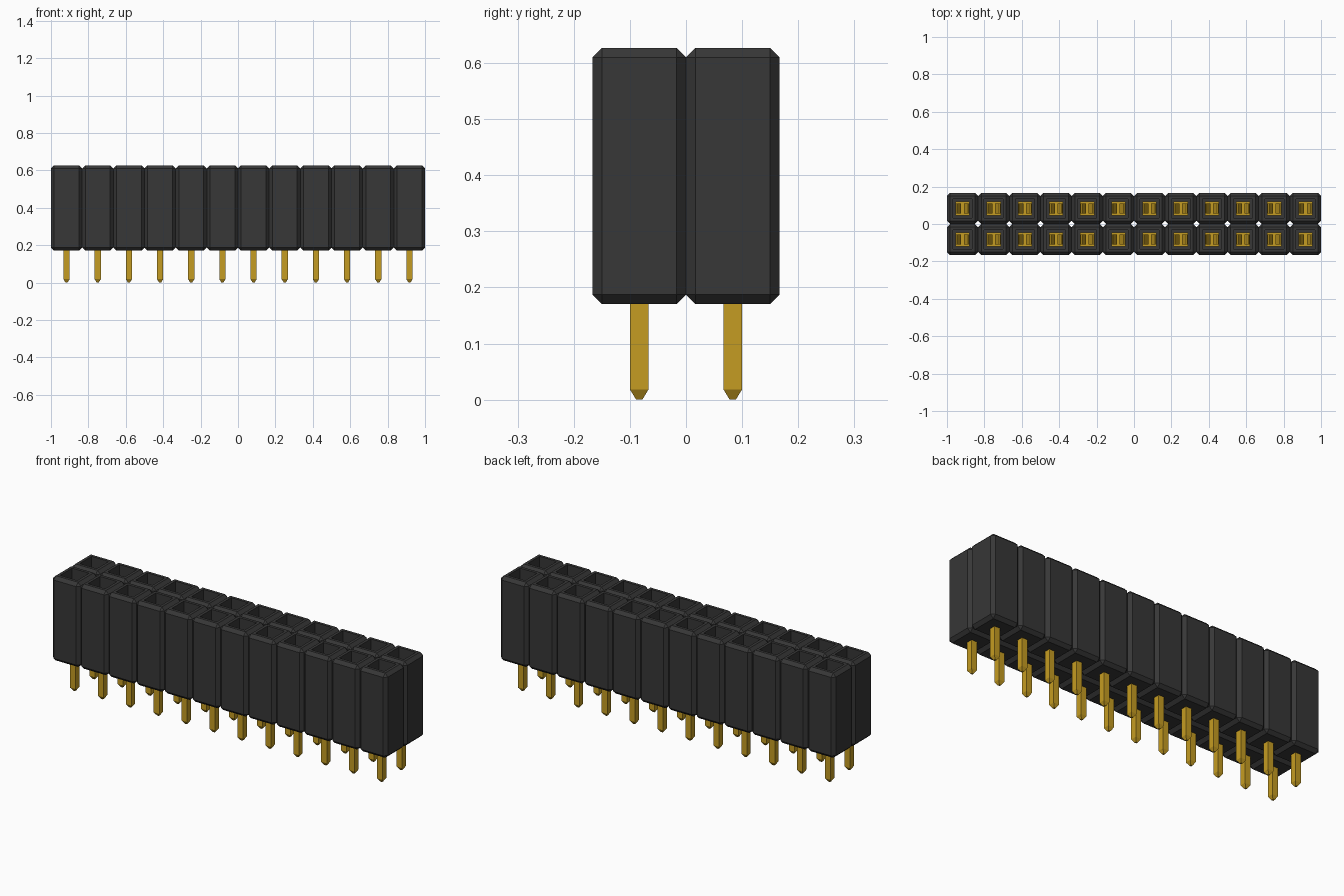
import bpy, bmesh
from mathutils import Matrix, Vector

if "Cube" in bpy.data.objects:
    bpy.data.objects.remove(bpy.data.objects["Cube"], do_unlink=True)

COLUMNS, ROWS = 12, 2
PITCH = 2.0 / COLUMNS
BASE, TOP = 0.17, 0.627       # plastic housing height range
CHAMFER = 0.017
FLOOR = 0.24                  # bottom of each socket
PIN = 0.0165                  # half width of a pin


def material(name, rgb, metallic=0.0):
    m = bpy.data.materials.new(name)
    m.use_nodes = True
    color = (*rgb, 1.0)
    m.diffuse_color = color
    m.node_tree.nodes["Principled BSDF"].inputs["Base Color"].default_value = color
    return m


black = material("black plastic", (0.038, 0.038, 0.038))
gold = material("gold metal", (0.56, 0.335, 0.016))


def box(bm, size, center):
    mat = Matrix.Translation(center) @ Matrix.Diagonal((*size, 1))
    return bmesh.ops.create_cube(bm, size=1, matrix=mat)["verts"]


def finish(bm, name, mat):
    """Make the object at the first cell and repeat it over the grid."""
    bmesh.ops.recalc_face_normals(bm, faces=bm.faces)
    mesh = bpy.data.meshes.new(name)
    bm.to_mesh(mesh)
    bm.free()
    mesh.materials.append(mat)
    ob = bpy.data.objects.new(name, mesh)
    bpy.context.collection.objects.link(ob)
    ob.location = (-PITCH * (COLUMNS - 1) / 2, -PITCH * (ROWS - 1) / 2, 0)
    for label, count, step in (("columns", COLUMNS, (PITCH, 0, 0)),
                               ("rows", ROWS, (0, PITCH, 0))):
        arr = ob.modifiers.new(label, 'ARRAY')
        arr.count = count
        arr.use_relative_offset = False
        arr.use_constant_offset = True
        arr.constant_offset_displace = step
    return ob


# Housing cell: chamfered block with a square socket sunk in its top
bm = bmesh.new()
box(bm, (PITCH, PITCH, TOP - BASE), (0, 0, (TOP + BASE) / 2))
bmesh.ops.bevel(bm, geom=bm.edges[:], offset=CHAMFER, segments=1,
                profile=0.5, affect='EDGES')
bm.normal_update()
top = max(bm.faces, key=lambda f: f.calc_center_median().z)
bmesh.ops.inset_region(bm, faces=[top], thickness=0.022)
hole = bmesh.ops.extrude_discrete_faces(bm, faces=[top])["faces"][0]
bmesh.ops.translate(bm, verts=hole.verts, vec=(0, 0, FLOOR - TOP))
finish(bm, "housing", black)

# Solder pin: square leg with a tapered tip
bm = bmesh.new()
box(bm, (2 * PIN, 2 * PIN, FLOOR - 0.018), (0, 0, (FLOOR + 0.018) / 2))
bm.normal_update()
bottom = min(bm.faces, key=lambda f: f.calc_center_median().z)
tip = bmesh.ops.extrude_discrete_faces(bm, faces=[bottom])["faces"][0]
for v in tip.verts:
    v.co = Vector((v.co.x * 0.33, v.co.y * 0.33, 0))
finish(bm, "solder_pins", gold)

# Spring contact: base plate and two leaves that pinch together, then flare
bm = bmesh.new()
box(bm, (0.076, 0.076, 0.01), (0, 0, FLOOR + 0.006))
path = [(0.031, FLOOR + 0.008), (0.031, 0.32), (0.007, 0.49), (0.028, 0.535)]
thick, half = 0.007, 0.026
for side in (-1, 1):
    outline = [(x, z) for x, z in path] + [(x + thick, z) for x, z in reversed(path)]
    rings = [[bm.verts.new((side * x, y, z)) for x, z in outline] for y in (-half, half)]
    n, count = len(path), len(outline)
    for i in range(count):
        j = (i + 1) % count
        bm.faces.new((rings[0][i], rings[0][j], rings[1][j], rings[1][i]))
    for ring in rings:
        for i in range(n - 1):
            bm.faces.new((ring[i], ring[i + 1], ring[count - 2 - i], ring[count - 1 - i]))
finish(bm, "spring_contacts", gold)
